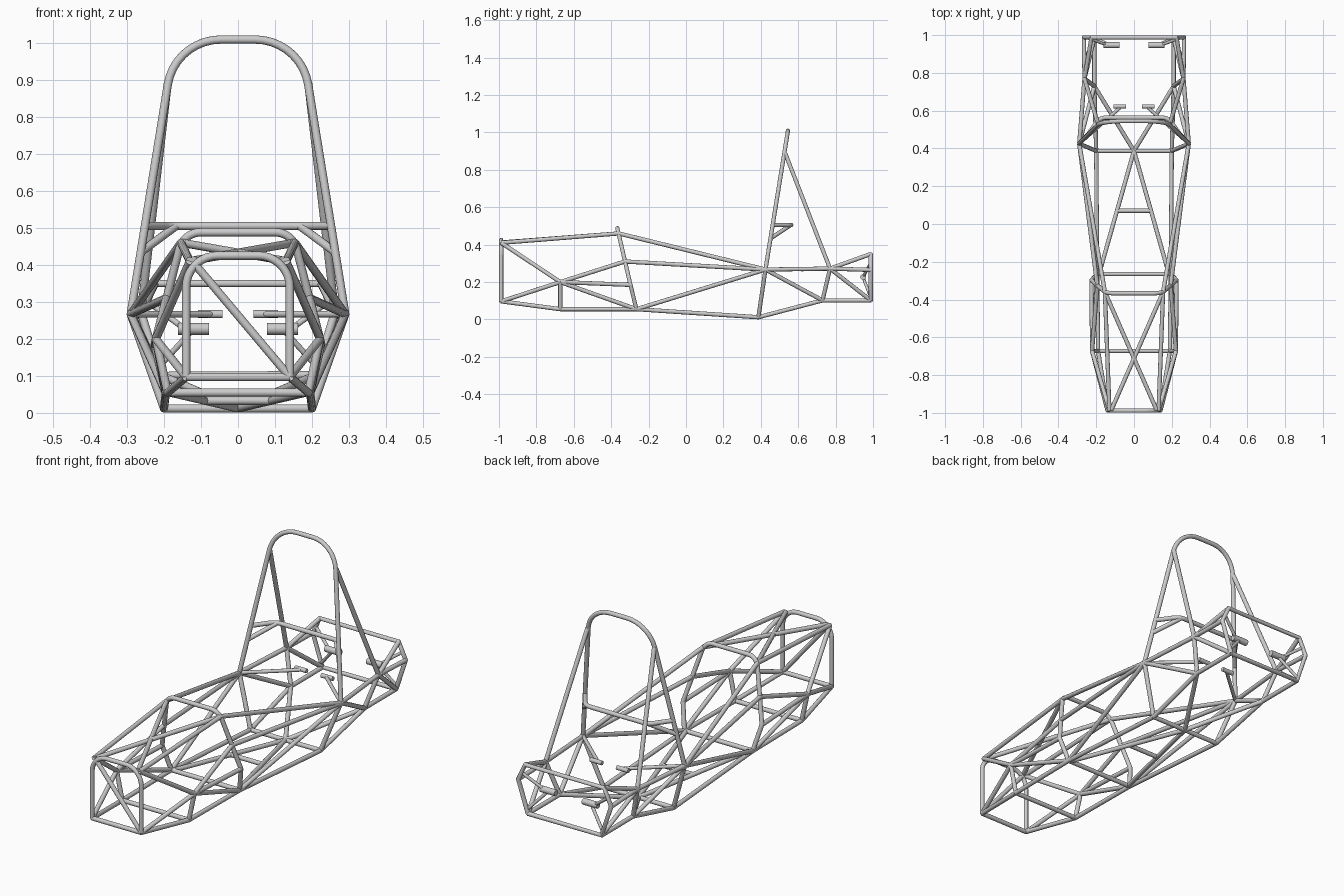
import bpy, math
from mathutils import Vector as V

if "Cube" in bpy.data.objects:
    bpy.data.objects.remove(bpy.data.objects["Cube"])

R = 0.0112  # tube radius


def fillet(points, radii, n=9):
    """Round the corners of a polyline; radius 0 keeps the corner."""
    p = [V(q) for q in points]
    out = [p[0]]
    for i in range(1, len(p) - 1):
        r = radii[i]
        if r == 0:
            out.append(p[i])
            continue
        a, b = (p[i - 1] - p[i]).normalized(), (p[i + 1] - p[i]).normalized()
        half = a.angle(b) / 2
        t = r / math.tan(half)
        c = p[i] + (a + b).normalized() * (r / math.sin(half))
        s, e = p[i] + a * t - c, p[i] + b * t - c
        total = s.angle(e)
        for k in range(n + 1):
            w = k / n
            out.append(c + (s * math.sin((1 - w) * total) + e * math.sin(w * total)) / math.sin(total))
    return out + [p[-1]]


def tubes(name, paths, radius=R):
    """One mesh object made of round tubes along the paths."""
    cu = bpy.data.curves.new(name, 'CURVE')
    cu.dimensions = '3D'
    cu.bevel_depth, cu.bevel_resolution, cu.use_fill_caps = radius, 4, True
    for path in paths:
        sp = cu.splines.new('POLY')
        sp.points.add(len(path) - 1)
        for pt, q in zip(sp.points, path):
            pt.co = (*q, 1)
    tmp = bpy.data.objects.new(name + "_path", cu)
    bpy.context.collection.objects.link(tmp)
    dg = bpy.context.evaluated_depsgraph_get()
    me = bpy.data.meshes.new_from_object(tmp.evaluated_get(dg))
    bpy.data.objects.remove(tmp)
    ob = bpy.data.objects.new(name, me)
    bpy.context.collection.objects.link(ob)
    bpy.ops.object.select_all(action='DESELECT')
    ob.select_set(True)
    bpy.context.view_layer.objects.active = ob
    bpy.ops.object.shade_smooth_by_angle(angle=math.radians(40))
    return ob


def flip(q):
    return (-q[0], q[1], q[2])


def both(paths):
    return paths + [[flip(q) for q in p] for p in paths]


def hoop(half, radii):
    """Full symmetric path from its right half."""
    return fillet(half + [flip(q) for q in reversed(half)], radii + radii[::-1])


# shared nodes, right side
nose_low, nose_top = (.14, -.988, .097), (.13, -.988, .41)
pedal_low, pedal_mid = (.19, -.672, .055), (.222, -.672, .2)
dash_low, dash_side = (.195, -.265, .055), (.225, -.297, .185)
dash_mid, dash_top = (.194, -.327, .31), (.154, -.36, .46)
main_low, main_mid, main_brace = (.2, .387, .012), (.29, .425, .267), (.19, .53, .89)
rear_low, rear_mid = (.21, .73, .102), (.262, .77, .272)
tail_low, tail_mid, tail_top = (.21, .988, .102), (.265, .988, .265), (.225, .988, .35)

# bulkhead hoop and its diagonal
tubes("front_bulkhead", [
    hoop([nose_low, (.14, -.988, .425)], [0, .085]),
    [nose_low, flip(nose_low)],
    [(-.115, -.988, .4), nose_low]])

# dash hoop and main roll hoop
tubes("dash_hoop", [hoop([dash_low, dash_side, (.147, -.367, .488)], [0, .03, .06])])
tubes("main_roll_hoop", [hoop([main_low, main_mid, (.17, .545, 1.009)], [0, .03, .145])])
tubes("roll_hoop_braces", both([[main_brace, rear_mid]]))

# floor cross tubes
tubes("floor_cross_tubes", [[a, flip(a)] for a in (pedal_low, dash_low, main_low)])

# nose sides and roof cross bracing
tubes("nose_side_tubes", both([
    [nose_low, pedal_low], [pedal_low, dash_low], [pedal_low, pedal_mid],
    [nose_low, pedal_mid], [nose_top, pedal_mid], [nose_top, dash_top],
    [pedal_mid, dash_low], [pedal_mid, dash_side], [pedal_mid, dash_mid]]))
tubes("nose_roof_cross", both([[(.12, -.985, .412), flip(dash_top)]]))

# cockpit sides and floor bracing
tubes("cockpit_side_tubes", both([
    [dash_low, main_low], [dash_low, main_mid],
    [dash_mid, main_mid], [dash_top, main_mid]]))
floor_mid = (0, .387, .012)
tubes("floor_bracing", both([[floor_mid, (.185, -.265, .055)], [floor_mid, rear_low]])
      + [[(.09, .07, .033), (-.09, .07, .033)]])

# rear bay and tail frame
tubes("rear_side_tubes", both([
    [main_low, rear_low], [rear_low, tail_low], [main_mid, rear_mid],
    [rear_mid, tail_mid], [main_mid, rear_low], [rear_low, rear_mid],
    [rear_mid, tail_top], [rear_mid, tail_low]]))
tubes("tail_frame", [[tail_low, tail_mid, tail_top, flip(tail_top),
                      flip(tail_mid), flip(tail_low), tail_low]])

# harness bar with braces
tubes("harness_bar", [hoop([(.249, .467, .505), (.18, .563, .505)], [0, .06])]
      + both([[(.17, .557, .503), (.262, .455, .435)]]))

# engine mounts: bushes on short tubes
tubes("engine_mount_arms", both([[(.075, .615, .267), main_mid]]), .009)
tubes("engine_mount_bushes", both([[(.042, .622, .267), (.108, .622, .267)]]), .011)
tubes("rear_mount_arms", both([
    [(.125, .948, .222), (.213, .985, .125)],
    [(.145, .948, .228), (.243, .985, .3)]]), .008)
tubes("rear_mount_bushes", both([[(.078, .947, .227), (.162, .947, .227)]]), .016)
